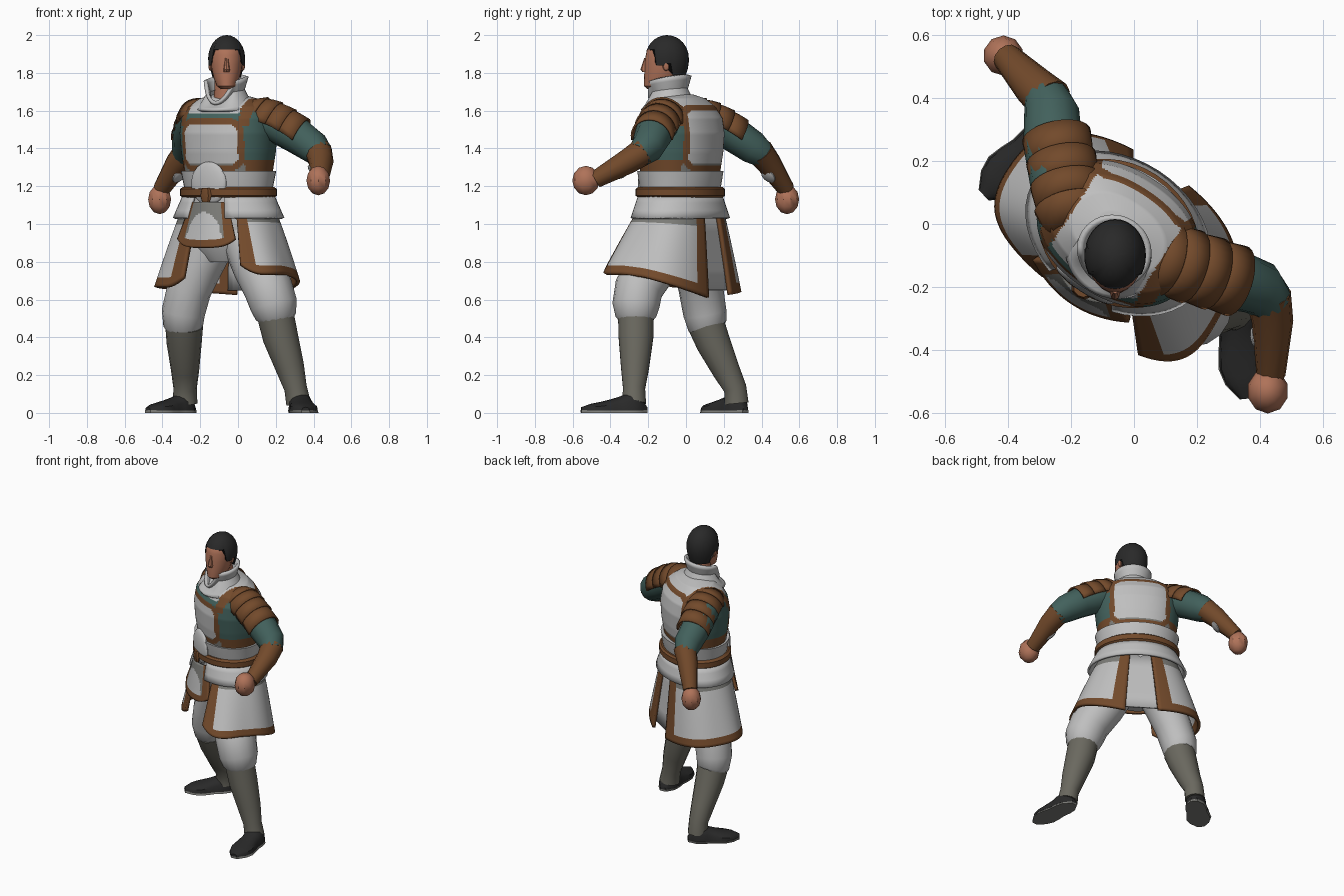
import bpy, bmesh, math
from mathutils import Matrix, Vector as V
from math import sin, cos, pi, hypot, radians, exp

if "Cube" in bpy.data.objects:
    bpy.data.objects.remove(bpy.data.objects["Cube"])

COLOURS = {"off_white": (.52, .52, .52), "leather_brown": (.17, .068, .024), "teal_cloth": (.055, .12, .108),
           "skin": (.43, .17, .10), "black": (.022, .022, .022), "boot_grey": (.145, .14, .115), "mid_grey": (.2, .2, .185)}
MATS = []
for name, c in COLOURS.items():
    m = bpy.data.materials.new(name)
    m.diffuse_color = (*c, 1)
    m.use_nodes = True
    m.node_tree.nodes["Principled BSDF"].inputs["Base Color"].default_value = m.diffuse_color
    MATS.append(m)
WHITE, BROWN, TEAL, SKIN, BLACK, BOOT, GREY = range(7)

# the body is turned about z relative to the world
BODY = Matrix.Translation((-.05, -.03, 0)) @ Matrix.Rotation(radians(-33), 4, 'Z')
INV = BODY.inverted()


def finish(name, bm, thick=0):
    bmesh.ops.recalc_face_normals(bm, faces=bm.faces)
    me = bpy.data.meshes.new(name)
    bm.to_mesh(me)
    bm.free()
    for m in MATS:
        me.materials.append(m)
    ob = bpy.data.objects.new(name, me)
    bpy.context.collection.objects.link(ob)
    if thick:
        mod = ob.modifiers.new("thickness", 'SOLIDIFY')
        mod.thickness, mod.offset = thick, 0
    return ob


def grid(name, fn, nu, nv, mat, cap=False, thick=0):
    """Surface fn(u, v) with u, v in 0..1; mat is an index or a rule(u, v, point)."""
    bm = bmesh.new()
    vs = [[bm.verts.new(fn(i / nu, j / nv)) for i in range(nu + 1)] for j in range(nv + 1)]
    for j in range(nv):
        for i in range(nu):
            f = bm.faces.new((vs[j][i], vs[j][i + 1], vs[j + 1][i + 1], vs[j + 1][i]))
            f.material_index = mat((i + .5) / nu, (j + .5) / nv, f.calc_center_median()) if callable(mat) else mat
    bmesh.ops.remove_doubles(bm, verts=bm.verts, dist=1e-5)
    if cap:
        new = bmesh.ops.holes_fill(bm, edges=[e for e in bm.edges if e.is_boundary], sides=0)["faces"]
        for f in new:
            f.material_index = next(g for g in f.edges[0].link_faces if g not in new).material_index
    return finish(name, bm, thick)


def lerp(rows, v):
    """Piecewise linear row lookup, v in 0..1."""
    k = min(int(v * (len(rows) - 1)), len(rows) - 2)
    t = v * (len(rows) - 1) - k
    return [a + (b - a) * t for a, b in zip(rows[k], rows[k + 1])]


def spun(name, rows, mat, n=48, nv=None, m=BODY, cap=True, power=1.0, thick=0):
    """Elliptic loft; rows are (z, half width, half depth, y shift)."""
    def fn(u, v):
        z, a, b, y = lerp(rows, v)
        s, c = sin(2 * pi * u), cos(2 * pi * u)
        return m @ V((math.copysign(abs(s) ** power, s) * a, y - math.copysign(abs(c) ** power, c) * b, z))
    return grid(name, fn, n, nv or len(rows) - 1, mat, cap, thick)


def frame(d, ref):
    x = V(ref).cross(d).normalized()
    return x, d.cross(x).normalized()


def tube(name, pts, mat, ref=(0, 0, 1), n=12):
    """Round limb through (x, y, z, radius) points."""
    P = [V(p[:3]) for p in pts]

    def fn(u, v):
        k = round(v * (len(P) - 1))
        d = (P[min(k + 1, len(P) - 1)] - P[max(k - 1, 0)]).normalized()
        x, y = frame(d, ref)
        return P[k] + (x * cos(2 * pi * u) + y * sin(2 * pi * u)) * pts[k][3]
    return grid(name, fn, n, len(P) - 1, mat, True)


def blob(name, at, scale, mat, m=Matrix(), seg=12):
    bm = bmesh.new()
    bmesh.ops.create_uvsphere(bm, u_segments=seg, v_segments=seg // 2 + 1, radius=1,
                              matrix=m @ Matrix.Translation(at) @ Matrix.Diagonal((*scale, 1)))
    for f in bm.faces:
        f.material_index = mat
    return finish(name, bm)


# torso: breast and back plates with leather border over a teal shirt
def torso_rule(u, v, co):
    p = INV @ co
    x, z = abs(p.x), p.z
    top = 1.53 if p.y < 0 else 1.60
    mid, h = (top + 1.31) / 2, (top - 1.31) / 2
    d = hypot(max(x - .115, 0), max(abs(z - mid) - h + .05, 0)) - .05
    if d < 0:
        return GREY if z < 1.325 else WHITE
    if d < .03:
        return BROWN
    if z > 1.585 and x < .16:
        return WHITE
    if z > 1.6 or (.165 < x < .215 and z > 1.52):
        return BROWN
    if z < 1.34:
        return GREY if x < .19 else BROWN
    return TEAL


spun("torso", [(1.18, .24, .18, 0), (1.28, .245, .185, 0), (1.38, .26, .20, 0), (1.48, .27, .205, 0), (1.56, .265, .19, 0),
               (1.62, .235, .155, 0), (1.665, .16, .11, 0), (1.685, .08, .06, 0)], torso_rule, 140, 70, power=.9)


# collar: high at the back, open V at the front
def collar_fn(u, v):
    a = 2 * pi * u
    back = (1 - cos(a)) / 2
    top = 1.645 + .105 * min(1, back * 5) + .04 * back
    r = .15 - .06 * min(1, v * 1.6) + .022 * max(0, v - .6) / .4
    return BODY @ V((.02 + r * sin(a), -.055 - r * .95 * cos(a), 1.60 + (top - 1.60) * v))


grid("collar", collar_fn, 40, 8, WHITE, thick=.018)

# head, hair, nose, ears
HEAD = Matrix.Translation((-.06, -.105, 0))
spun("neck", [(1.62, .07, .065, .03), (1.78, .062, .06, .025)], SKIN, 16, m=HEAD)
spun("head", [(1.715, .03, .045, -.055), (1.73, .052, .072, -.045), (1.77, .068, .09, -.027), (1.82, .08, .098, -.017),
              (1.87, .085, .10, -.012), (1.92, .082, .095, -.008), (1.965, .055, .065, 0)], SKIN, 24, 12, HEAD)


def hair_fn(u, v):
    a = 2 * pi * u
    c = cos(a)
    rim = 1.925 if c > .55 else 1.84 if c > .15 else 1.85 if c > -.25 else 1.775
    z = rim + (2.0 - rim) * sin(v * pi / 2)
    k = (z - 1.875) / .125
    r = math.sqrt(max(0, 1 - k * k)) if k > 0 else 1 - .3 * k * k
    return HEAD @ V((.098 * r * sin(a), .005 - .116 * r * c, z))


grid("hair", hair_fn, 36, 8, BLACK, True)
spun("nose", [(1.805, .016, .014, -.112), (1.818, .017, .024, -.112), (1.88, .008, .008, -.108)], SKIN, 8, m=HEAD)
for s in (-1, 1):
    blob("ear", (s * .085, .0, 1.84), (.013, .02, .03), SKIN, HEAD, 8)

# arms: upper arm, shoulder lames, bracer, guard disc, fist
ARMS = {
    "left": ([(.10, -.11, 1.56, .105), (.20, -.14, 1.535, .104), (.31, -.175, 1.47, .098), (.40, -.205, 1.405, .088), (.44, -.25, 1.365, .07)],
             [(.425, -.225, 1.385, .074), (.44, -.31, 1.33, .066), (.435, -.48, 1.235, .046)],
             (.425, -.53, 1.23), (.066, .072, .078), (-.72, -.05, -.55)),
    "right": ([(-.20, .05, 1.56, .10), (-.235, .15, 1.535, .099), (-.258, .26, 1.47, .094), (-.262, .355, 1.405, .088), (-.28, .41, 1.365, .07)],
              [(-.265, .39, 1.385, .074), (-.32, .44, 1.32, .066), (-.405, .53, 1.185, .046)],
              (-.415, .535, 1.13), (.064, .064, .078), (.55, -.5, -.6))}
for side, (upper, lower, fist, fist_size, face) in ARMS.items():
    tube(side + "_upper_arm", upper, TEAL)
    tube(side + "_bracer", lower, BROWN)
    blob(side + "_fist", fist, fist_size, SKIN, seg=10)
    disc = V(lower[1][:3]).lerp(V(lower[2][:3]), .25) + V(face).normalized() * .052
    turn = Matrix.Translation(disc) @ V(face).to_track_quat('Z', 'Y').to_matrix().to_4x4()
    blob(side + "_guard_disc", (0, 0, 0), (.044, .044, .014), WHITE, turn)
    start, end = V(upper[0][:3]), V(upper[3][:3])
    ax, ay = frame((end - start).normalized(), (0, 0, 1))
    r0 = upper[0][3]
    for k in range(4):
        def lame_fn(u, v, k=k):
            a = radians(-5 + 190 * u)
            t = -.25 + .24 * k + .28 * v
            r = r0 + .005 - .002 * k + .007 * v - max(0, -t) * .1
            bow = V((0, 0, -.08 * max(0, -t) + .022 * max(0, 1 - (2.2 * t - .9) ** 2)))
            return start.lerp(end, t) + (ax * cos(a) + ay * sin(a)) * r + bow
        grid(side + "_shoulder_lame", lame_fn, 14, 2, BROWN, thick=.01)

# waist: sash, belt, belly plate, knot, flared peplum open at the front
spun("sash", [(1.17, .245, .19, 0), (1.20, .25, .2, 0), (1.28, .268, .21, 0), (1.275, .24, .18, 0)], WHITE, 40)
spun("belt", [(1.14, .255, .21, 0), (1.15, .27, .222, 0), (1.185, .27, .222, 0), (1.195, .255, .21, 0)], BROWN, 40)
blob("belly_plate", (0, -.192, 1.215), (.11, .028, .115), WHITE, BODY, 24)
spun("belt_knot", [(1.11, .022, .012, -.22), (1.15, .035, .02, -.22), (1.19, .025, .015, -.22)], BROWN, 8)


def peplum_fn(u, v):
    a = radians(22 + 316 * u)
    w = .25 + .06 * v
    return BODY @ V((w * sin(a), -(.2 + .03 * v) * cos(a), 1.15 - .12 * v))


grid("peplum", peplum_fn, 40, 3, WHITE, thick=.015)
spun("hips", [(1.16, .235, .18, 0), (1.0, .24, .18, 0), (.88, .22, .15, 0), (.80, .12, .1, 0)], WHITE, 24)


# skirt panels: flared, leather hems; the left one is pushed out by the forward leg
def skirt(name, side, a0, a1, hem0, hem_drop, front, bulge):
    def fn(u, v):
        deg = a0 + (a1 - a0) * u
        a = radians(deg)
        corner = .05 * max(0, 1 - u / .14) ** 2
        hem = hem0 - hem_drop * max(0, (u - .3) / .7) ** 1.3 + corner
        s, c = abs(sin(a)) ** .85, math.copysign(abs(cos(a)) ** .85, cos(a))
        w = v ** .9
        depth = .19 + (front if c > 0 else .055) * w
        k = 1 + bulge * w * exp(-((deg - 54) / 24) ** 2)
        return BODY @ V((side * s * k * (.25 + .145 * w), -c * k * depth, 1.06 + (hem - 1.06) * v))

    def rule(u, v, co):
        if v > .88 or u < .1 or u > .9:
            return BROWN
        return GREY if v < .16 else WHITE
    grid(name, fn, 40, 24, rule, thick=.02)


skirt("left_skirt_panel", 1, 34, 168, .735, .125, .12, .14)
skirt("right_skirt_panel", -1, 15, 168, .665, .04, .055, .05)
grid("back_skirt_panel", lambda u, v: BODY @ V(((2 * u - 1) * (.10 + .04 * v), .17 + .045 * v, 1.06 - .41 * v)),
     8, 4, WHITE, thick=.015)


# front tabard with rounded leather border
def tabard_fn(u, v):
    s = 2 * u - 1
    drop = .24 - .045 * abs(s) ** 4
    return BODY @ V((s * (.11 + .07 * v), -.225 - .035 * v + .05 * s * s, 1.115 - drop * v))


def tabard_rule(u, v, co):
    s = abs(2 * u - 1)
    if s > .7 or v > .83:
        return BROWN
    return WHITE if hypot(s / .64, (v - .72) / (.5 if v < .72 else 3)) < 1 else GREY


grid("front_tabard", tabard_fn, 36, 24, tabard_rule, thick=.02)

# legs: baggy trousers, tall boots, pointed flat shoes with a pale sole
LEGS = {
    "left": ([(.03, -.10, .95, .13), (.105, -.175, .78, .135), (.16, -.25, .66, .13), (.19, -.265, .57, .125), (.2, -.265, .51, .108), (.205, -.265, .475, .08)],
             [(.2, -.265, .51, .097), (.225, -.265, .40, .094), (.275, -.27, .24, .076), (.305, -.275, .13, .06), (.32, -.275, .05, .065)],
             (.322, -.205), (.358, -.555)),
    "right": ([(-.12, .03, .95, .13), (-.205, .06, .78, .125), (-.26, .08, .65, .118), (-.29, .10, .53, .115), (-.29, .115, .46, .105), (-.288, .13, .43, .08)],
              [(-.285, .11, .46, .1), (-.285, .145, .37, .093), (-.28, .215, .22, .074), (-.28, .26, .13, .062), (-.28, .268, .05, .065)],
              (-.235, .315), (-.478, .092))}
SHOE = [(.02, .03), (.058, .105), (.066, .105), (.064, .085), (.072, .07), (.076, .058), (.06, .048), (.02, .03)]
for side, (trouser, boot, heel, toe) in LEGS.items():
    tube(side + "_trouser", trouser, WHITE, (0, 1, 0), 16)
    tube(side + "_boot", boot, BOOT, (0, 1, 0), 14)
    h, d = V((*heel, 0)), V((toe[0] - heel[0], toe[1] - heel[1], 0))
    across = V((-d.y, d.x, 0)).normalized()

    def shoe_fn(u, v, grow=0, sole=False):
        w, t = lerp(SHOE, v)
        a = 2 * pi * u
        z = .012 + max(0, sin(a)) ** .7 * (t - .012)
        if sole:
            z = .014 if sin(a) > 0 else 0
        return h + d * v + across * (cos(a) * (w + grow)) + V((0, 0, z))
    grid(side + "_shoe", shoe_fn, 16, 14, BLACK, True)
    grid(side + "_sole", lambda u, v: shoe_fn(u, v, .003, True), 16, 14, GREY, True)

# smooth shading with sharp edges kept
for ob in bpy.context.scene.objects:
    ob.select_set(True)
    bpy.context.view_layer.objects.active = ob
bpy.ops.object.shade_smooth_by_angle(angle=radians(35))
